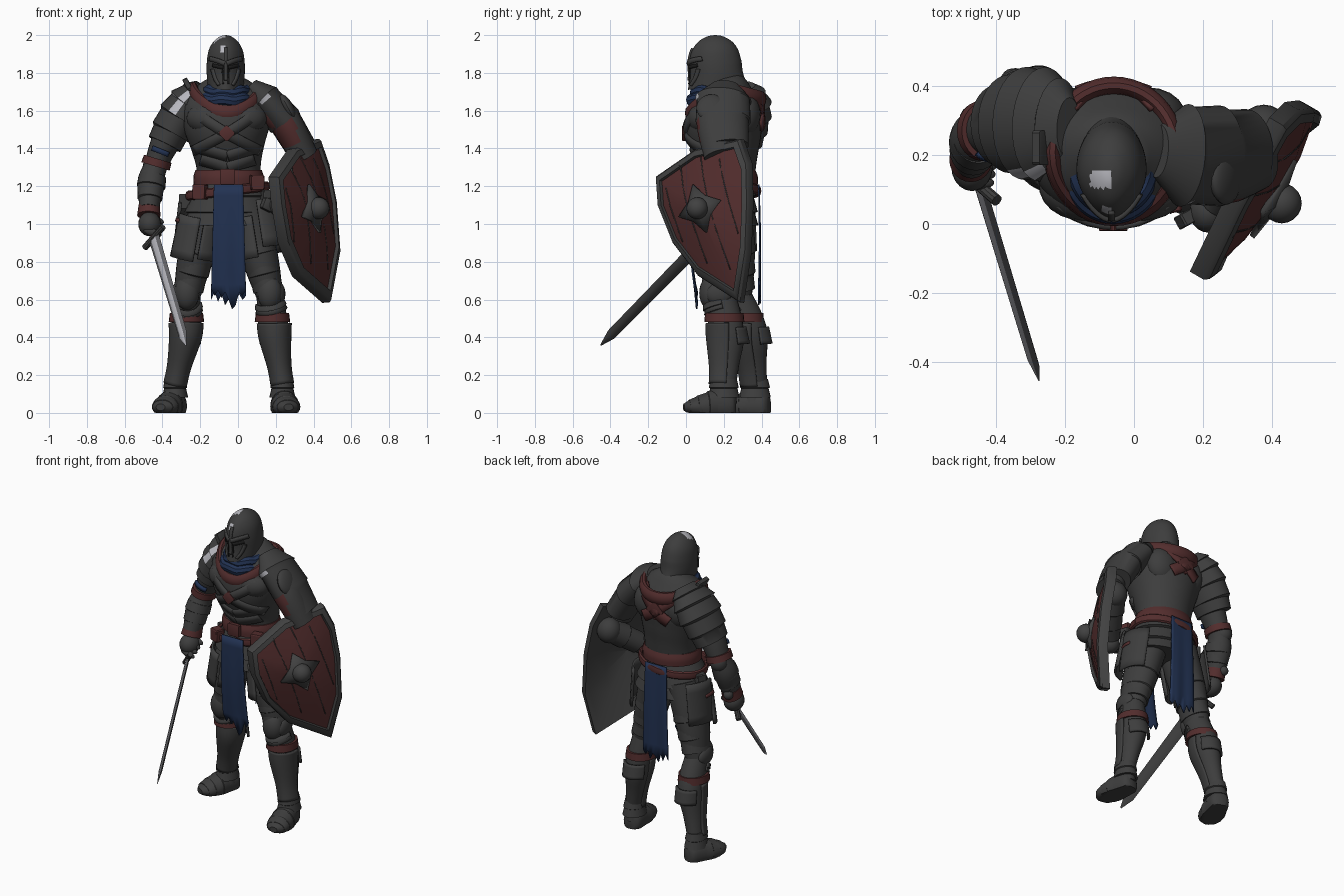
import bpy, bmesh, math, random
from mathutils import Vector as V, Matrix
from mathutils.bvhtree import BVHTree

if "Cube" in bpy.data.objects:
    bpy.data.objects.remove(bpy.data.objects["Cube"])
random.seed(4)

def mat(name, r, g, b):
    m = bpy.data.materials.new(name)
    m.diffuse_color = (r, g, b, 1)
    m.use_nodes = True
    m.node_tree.nodes["Principled BSDF"].inputs["Base Color"].default_value = m.diffuse_color
    return m
STEEL = mat("dark_steel", .047, .047, .047)
PLATE = mat("plate_steel", .053, .053, .053)
RED = mat("red_leather", .085, .026, .026)
BLUE = mat("blue_cloth", .016, .032, .085)
LIGHT = mat("worn_steel", .48, .48, .52)
BLADE = mat("blade_steel", .13, .13, .14)
BLACK = mat("black_gap", .012, .012, .012)

def mesh(name, verts, faces, m, thick=0):
    me = bpy.data.meshes.new(name)
    me.from_pydata([tuple(v) for v in verts], [], faces)
    bm = bmesh.new(); bm.from_mesh(me)
    bmesh.ops.recalc_face_normals(bm, faces=bm.faces)
    bm.to_mesh(me); bm.free()
    me.materials.append(m)
    ob = bpy.data.objects.new(name, me)
    bpy.context.collection.objects.link(ob)
    if thick:
        s = ob.modifiers.new("thickness", 'SOLIDIFY'); s.thickness = thick; s.offset = 0
    return ob

def resample(pts, k):
    # smooth curve through the points, k steps per span
    pts = [V(p) for p in pts]
    out = []
    for i in range(len(pts) - 1):
        a, b, c, d = pts[max(i-1, 0)], pts[i], pts[i+1], pts[min(i+2, len(pts)-1)]
        for j in range(k):
            t = j / k
            out.append(.5*(2*b + (c-a)*t + (2*a-5*b+4*c-d)*t*t + (3*b-a-3*c+d)*t**3))
    return out + [pts[-1]]

def limb(name, pts, m, n=24, arc=None, ref=None, k=4):
    # tube along (x, y, z, ra, rb) points; arc in degrees makes an open plate, -90 is the front
    P = resample(pts, k) if k > 1 else [V(p) for p in pts]
    a0, a1 = arc or (0, 360)
    cnt = n + 1 if arc else n
    vs, fs = [], []
    for i, p in enumerate(P):
        t = (P[min(i+1, len(P)-1)].xyz - P[max(i-1, 0)].xyz).normalized()
        r = V(ref) if ref else (V((0, 0, 1)) if abs(t.y) > .8 else V((0, 1, 0)))
        b = (r - t*r.dot(t)).normalized(); a = t.cross(b)
        for j in range(cnt):
            w = math.radians(a0 + (a1-a0)*j/n)
            q = p.xyz + a*math.cos(w)*p[3] + b*math.sin(w)*p[4]
            q.z = max(q.z, 0); vs.append(q)
    for i in range(len(P)-1):
        for j in range(n):
            k2 = j+1 if arc else (j+1) % n
            fs.append((i*cnt+j, i*cnt+k2, (i+1)*cnt+k2, (i+1)*cnt+j))
    if not arc:
        fs += [tuple(range(cnt)), tuple(range((len(P)-1)*cnt, len(P)*cnt))]
    return mesh(name, vs, fs, m, .014 if arc else 0)

def lames(name, pts, m, count, arc=None, lo=.95, hi=1.05, n=24):
    # overlapping armour rings along a path
    P = resample(pts, 12); L = len(P)-1
    def at(t):
        f = t*L; i = min(int(f), L-1)
        return P[i].lerp(P[i+1], f-i)
    out = []
    for i in range(count):
        for t, f in ((i/count, lo), ((i+.93)/count, hi)):
            p = at(t); out.append((p.x, p.y, p.z, p[3]*f, p[4]*f))
    return limb(name, out, m, n=n, arc=arc, k=1)

def ball(name, loc, r, m, rot=(0, 0, 0)):
    bm = bmesh.new(); bmesh.ops.create_uvsphere(bm, u_segments=20, v_segments=12, radius=1)
    return place(name, bm, loc, r, rot, m)

def box(name, loc, r, m, rot=(0, 0, 0), bev=.15):
    bm = bmesh.new(); bmesh.ops.create_cube(bm, size=2)
    bmesh.ops.bevel(bm, geom=bm.edges[:], offset=bev, segments=1, affect='EDGES')
    return place(name, bm, loc, r, rot, m)

def place(name, bm, loc, r, rot, m):
    R = Matrix.Rotation(rot[2], 4, 'Z') @ Matrix.Rotation(rot[1], 4, 'Y') @ Matrix.Rotation(rot[0], 4, 'X')
    bm.transform(Matrix.Translation(loc) @ R @ Matrix.Diagonal((*r, 1)))
    vs = [v.co.copy() for v in bm.verts]; bm.verts.index_update()
    fs = [tuple(v.index for v in f.verts) for f in bm.faces]; bm.free()
    return mesh(name, vs, fs, m)

def paint(ob, m, rule):
    ob.data.materials.append(m)
    for p in ob.data.polygons:
        if rule(p.center, p.normal): p.material_index = len(ob.data.materials)-1

def tree(ob):
    return BVHTree.FromPolygons([v.co for v in ob.data.vertices], [tuple(p.vertices) for p in ob.data.polygons])

def strap(name, bvh, pts, d, width, m, lift=.008):
    # ribbon draped on a surface along direction d
    d = V(d).normalized(); P = resample(pts, 8); vs = []
    for i, p in enumerate(P):
        s = (P[min(i+1, len(P)-1)] - P[max(i-1, 0)]).cross(d).normalized()*width/2
        h = [bvh.ray_cast(p + q - d, d)[0] for q in (-s, s*0, s)]
        if all(h): vs += [x - d*lift for x in h]
    fs = [(i*3+c, i*3+c+1, i*3+c+4, i*3+c+3) for i in range(len(vs)//3-1) for c in (0, 1)]
    return mesh(name, vs, fs, m, .014)

# torso cuirass
torso = limb("torso", [(-.06, .2, 1.77, .09, .09), (-.06, .21, 1.72, .17, .13), (-.06, .21, 1.63, .235, .187),
    (-.06, .2, 1.52, .23, .205), (-.055, .21, 1.41, .195, .183), (-.05, .22, 1.3, .17, .15),
    (-.05, .21, 1.2, .175, .145), (-.045, .21, 1.08, .2, .15)], STEEL, n=40)
tb = tree(torso)
for s in (-1, 1):
    ball("chest_plate", (-.06+s*.1, .095, 1.56), (.115, .085, .085), STEEL, (.1, 0, s*.2))
    ball("back_plate", (-.06+s*.1, .31, 1.58), (.11, .085, .12), STEEL)
    strap("chest_strap", tb, [(-.06+s*.19, 0, 1.38), (-.06, 0, 1.48), (-.06-s*.17, 0, 1.59)], (0, 1, 0), .055, STEEL, .006)
    strap("back_harness", tb, [(-.06+s*.13, 0, 1.69), (-.06, 0, 1.58), (-.06-s*.09, 0, 1.52)], (0, -1, 0), .07, RED, .01)
    for z in (1.32, 1.38):
        strap("belly_plate", tb, [(-.055, 0, z-.02), (-.055+s*.14, 0, z+.02)], (0, 1, 0), .055, STEEL, .003)
box("chest_diamond", (-.06, -.008, 1.48), (.032, .012, .032), RED, (0, math.pi/4, 0))
box("back_diamond", (-.06, .405, 1.58), (.045, .012, .045), RED, (0, math.pi/4, 0))
# red V collar and blue scarf
ring = []
for i in range(25):
    a = i/24*2*math.pi; s, c = math.sin(a), math.cos(a)
    ring.append((-.058+.178*c, .21+.19*s, 1.712-(.125*abs(s)**1.3 if s < 0 else .05*s), .026, .042))
limb("red_collar", ring, RED, n=10, ref=(0, 0, 1), k=2)
for r, z in ((.12, 1.665), (.1, 1.705)):
    limb("blue_scarf", [(-.06+r*math.cos(a*.2618), .175+(r+.02)*math.sin(a*.2618), z+.01*math.sin(a*.2618)+.005*math.sin(a*1.9),
        .035, .035) for a in range(25)], BLUE, n=10, ref=(0, 0, 1), k=2)
# helmet
helm = limb("helmet", [(-.065, .155, 2.0, .002, .002), (-.065, .155, 1.993, .03, .042), (-.065, .155, 1.965, .065, .09),
    (-.065, .155, 1.92, .09, .122), (-.065, .155, 1.86, .1, .138), (-.065, .16, 1.8, .101, .14),
    (-.065, .16, 1.74, .096, .15)], STEEL, n=48)
for v in helm.data.vertices:
    if v.co.y < .155: v.co.x = -.065+(v.co.x+.065)*(1-.3*((.155-v.co.y)/.15)**2)
    if v.co.z < 1.82: v.co.z += .22*(v.co.y-.16)*(1.82-v.co.z)/.08
hb = tree(helm)
paint(helm, LIGHT, lambda c, n: -.125 < c.x < -.066 and .105 < c.y < .155 and c.z > 1.96 or abs(c.x+.08) < .012 and c.y < .08 and 1.905 < c.z < 1.94)
F = (0, 1, 0)
strap("helmet_ridge", hb, [(-.065, 0, 1.93), (-.065, 0, 1.87), (-.065, 0, 1.76)], F, .018, STEEL, .003)
for s in (-1, 1):
    X = lambda x: -.065+s*x
    strap("brow", hb, [(X(.005), 0, 1.85), (X(.045), 0, 1.865), (X(.082), 0, 1.875)], F, .025, STEEL, .007)
    strap("eye_slit", hb, [(X(.012), 0, 1.828), (X(.04), 0, 1.834), (X(.066), 0, 1.84)], F, .018, BLACK, .001)
    strap("face_gap", hb, [(X(.016), 0, 1.82), (X(.013), 0, 1.74)], F, .007, BLACK, -.002)
    strap("cheek_edge", hb, [(X(.07), 0, 1.82), (X(.055), 0, 1.77), (X(.035), 0, 1.735)], F, .014, STEEL, .003)

# belt, buckle, pouches and hip skirt
limb("belt", [(-.05, .215, 1.285, .176, .153), (-.05, .215, 1.25, .186, .165), (-.05, .215, 1.21, .186, .165)], RED, n=32)
lames("hip_skirt", [(-.05, .21, 1.22, .18, .148), (-.05, .21, 1.1, .215, .16), (-.05, .21, .99, .238, .165)], STEEL, 3, n=32)
limb("slung_belt", [(-.055+.21*math.cos(i*math.pi/12), .21+.175*math.sin(i*math.pi/12), 1.175+.025*math.cos(i*math.pi/12),
    .014, .026) for i in range(25)], RED, n=8, ref=(0, 0, 1), k=1)
box("buckle", (-.055, .04, 1.25), (.04, .014, .04), RED)
for x, y, z in ((-.2, .07, 1.17), (.1, .06, 1.22), (-.27, .24, 1.12), (.16, .12, 1.14)):
    box("pouch", (x, y, z), (.035, .03, .04), RED if y < .1 else STEEL, (0, 0, x*2))

def tabard(name, y, hem):
    # hanging cloth with a ragged hem
    vs, N = [], len(hem)-1
    for i in range(11):
        t = i/10
        for j, h in enumerate(hem):
            z = 1.21+((h if i == 10 else .68)-1.21)*(t if i == 10 else t*10/9)
            vs.append((-.05+(j/N-.5)*(.155+.03*t), y[0]*(1-t)+y[1]*t+.004*t*math.sin(j*1.1)+y[2]*math.sin(t*math.pi), z))
    c = N+1
    mesh(name, vs, [(i*c+j, i*c+j+1, i*c+c+j+1, i*c+c+j) for i in range(10) for j in range(N)], BLUE, .008)
tabard("front_tabard", (.015, .055, -.015), [.66, .62, .65, .61, .64, .6, .55, .57, .64, .62, .65])
tabard("back_tabard", (.385, .388, .005), [.6, .64, .59, .63, .57, .6, .62, .58, .63, .6, .62])

# legs: hip, thigh, knee, calf, ankle, then heel and toe
LEGS = {"right": [(-.15, .23, 1.08), (-.225, .25, .82), (-.27, .265, .62), (-.275, .335, .44), (-.333, .365, .13), (-.315, .44, .04), (-.41, .185, .03)],
        "left": [(.05, .2, 1.08), (.122, .19, .8), (.168, .185, .62), (.192, .215, .42), (.235, .2, .13), (.225, .26, .04), (.268, -.012, .03)]}
for side, (hip, th, kn, ca, an, he, to) in LEGS.items():
    s = -1 if side == "right" else 1
    limb(side+"_thigh", [(*hip, .11, .13), (*th, .095, .115), (*kn, .07, .085)], STEEL)
    lames(side+"_thigh_plates", [(*V(hip).lerp(V(th), .6), .1, .125), (*V(th).lerp(V(kn), .85), .076, .098)], STEEL, 3)
    limb(side+"_shin", [(*kn, .07, .08), (*ca, .08, .093), (*V(ca).lerp(V(an), .55), .06, .075), (*an, .05, .065),
        (an[0], an[1], .05, .056, .07)], STEEL)
    # knee guard, red strap, greave, calf flap
    ball(side+"_knee_guard", (kn[0], kn[1]-.055, .635), (.066, .06, .09), STEEL)
    ball(side+"_knee_wing", (kn[0]+s*.05, kn[1]-.01, .63), (.033, .07, .06), STEEL)
    lames(side+"_knee_lames", [(kn[0], kn[1], .59, .074, .094), (*V(kn).lerp(V(ca), .4), .076, .092)], STEEL, 2, (-180, 0))
    q = V(kn).lerp(V(ca), .6)
    limb(side+"_knee_strap", [(q.x, q.y, .528, .088, .102), (q.x, q.y, .482, .094, .106)], RED, k=1)
    g = V(ca).lerp(V(an), .62)
    limb(side+"_greave", [(ca[0], ca[1]-.005, .475, .086, .1), (ca[0]+s*.004, ca[1]-.005, .4, .08, .098), (g.x, g.y, .25, .058, .078),
        (an[0], an[1], .15, .056, .073)], STEEL, arc=(-190, 10))
    limb(side+"_calf_flap", [(ca[0], ca[1], .45, .082, .098), (ca[0], ca[1]+.005, .36, .084, .112)], STEEL, arc=(30, 150))
    # armoured boot
    lames(side+"_ankle_rings", [(an[0], an[1], .18, .056, .072), (an[0], an[1], .08, .066, .08)], STEEL, 2)
    H, T = V(he), V(to)
    pts = [(*H.lerp(T, t), w, h) for t, w, h in ((0, .03, .05), (.08, .056, .075), (.35, .068, .09), (.6, .076, .068), (.85, .065, .042), (1, .025, .018))]
    limb(side+"_boot", pts, STEEL, ref=(0, 0, 1))
    lames(side+"_toe_plates", [(*H.lerp(T, .35), .069, .092), (*H.lerp(T, .65), .076, .065), (*H.lerp(T, .9), .056, .036)], STEEL, 3, lo=.98, hi=1.04)
    # hanging hip plates
    for a0, a1, z0, z1 in ((-165, -95, 1.04, .81), (-85, -25, 1.04, .83)) if s < 0 else ((-160, -95, 1.04, .82), (-85, -15, 1.12, .87)):
        limb(side+"_tasset", [(hip[0]+s*.035, hip[1], z0, .125, .15), (th[0], th[1], z1, .135, .155)], PLATE, n=8, arc=(a0, a1))
    limb(side+"_outer_tasset", [(hip[0]+s*.04, hip[1], 1.1, .12, .15), (th[0], th[1], .84, .115, .14)], STEEL, n=10,
        arc=(-20, 60) if s > 0 else (120, 200))
    limb(side+"_tasset_trim", [(hip[0]+s*.045, hip[1], 1.0, .13, .156), (hip[0]+s*.05, hip[1], .98, .132, .158)], RED, n=8,
        arc=(-70, 10) if s > 0 else (170, 205), k=1)

# right arm with layered shoulder guard
limb("right_arm", [(-.24, .26, 1.66, .09, .1), (-.37, .27, 1.46, .08, .09), (-.435, .27, 1.31, .062, .07),
    (-.462, .24, 1.21, .072, .08), (-.47, .19, 1.06, .045, .055)], STEEL)
pr = lames("right_shoulder_guard", [(-.19, .28, 1.73, .045, .09), (-.235, .285, 1.675, .092, .145), (-.29, .29, 1.6, .112, .16),
    (-.35, .29, 1.5, .105, .14), (-.39, .285, 1.42, .088, .112)], STEEL, 5, n=32)
paint(pr, LIGHT, lambda c, n: -.345 < c.x < -.27 and 1.61 < c.z < 1.69 and c.y < .25)
box("shoulder_spike", (-.265, .22, 1.735), (.014, .05, .04), STEEL, (0, -.5, 0))
limb("right_blue_band", [(-.4, .27, 1.395, .078, .086), (-.41, .27, 1.37, .078, .086)], BLUE, arc=(-130, -60), n=8, k=1)
limb("right_elbow_cuff", [(-.425, .27, 1.345, .076, .086), (-.437, .27, 1.305, .078, .088)], RED, k=1)
ball("right_elbow_guard", (-.45, .3, 1.3), (.055, .05, .06), STEEL)
lames("right_forearm_guard", [(-.452, .25, 1.25, .076, .082), (-.465, .22, 1.16, .068, .075), (-.47, .19, 1.08, .05, .06)], STEEL, 3)
limb("right_wrist_cuff", [(-.47, .205, 1.1, .056, .064), (-.472, .185, 1.045, .062, .068)], RED, k=1)
ball("right_hand", (-.468, .165, 1.0), (.06, .07, .065), STEEL)
for i in range(4):
    ball("right_finger", (-.452+i*.004, .12+i*.024, .955+i*.022), (.05, .02, .022), STEEL, (.6, .3, 0))

# left arm behind the shield
sl = limb("left_sleeve", [(.13, .18, 1.66, .09, .1), (.25, .155, 1.54, .085, .1), (.35, .19, 1.36, .075, .095)], RED)
paint(sl, STEEL, lambda c, n: n.x > .45 or n.y > .2 or n.z > .45 or c.z > 1.6 or c.z < 1.42)
pl = lames("left_shoulder_guard", [(.07, .21, 1.73, .045, .08), (.13, .2, 1.675, .08, .14), (.2, .195, 1.6, .098, .15),
    (.28, .2, 1.5, .088, .135), (.335, .215, 1.4, .08, .115)], STEEL, 3, hi=1.02, n=32)
paint(pl, LIGHT, lambda c, n: .12 < c.x < .18 and 1.6 < c.z < 1.68 and c.y < .13)
ball("shoulder_disc", (.265, .135, 1.615), (.03, .08, .08), STEEL, (0, -.5, 0))
ball("left_elbow_guard", (.375, .27, 1.28), (.075, .075, .08), STEEL)
lames("left_forearm", [(.37, .25, 1.27, .075, .075), (.3, .14, 1.19, .07, .07), (.23, .06, 1.12, .05, .05)], STEEL, 3)
ball("left_hand", (.215, .035, 1.1), (.055, .06, .06), STEEL)
box("shield_grip", (.16, .02, 1.1), (.035, .02, .03), STEEL, (0, .4, .5))
box("grip_end", (.228, -.03, 1.1), (.014, .01, .022), LIGHT)

# shield from its outline, front rim to boss, and hollow back
O = [V(p) for p in ((.2, -.16, 1.25), (.215, -.15, 1.1), (.25, -.07, .9), (.325, .065, .725), (.485, .285, .585), (.535, .325, .85),
    (.515, .335, 1.12), (.475, .33, 1.32), (.43, .285, 1.45), (.3, .05, 1.395))]
up = V((-.18, -.22, .8)).normalized(); u = V((.25, .45, .18)); u = (u-up*u.dot(up)).normalized()
n = u.cross(up); n = n if n.x > 0 else -n
C = V((.375, .09, 1.08))
vs, fs, K = [], [], len(O)
RINGS = ((0, -.005), (.5, -.015), (.9, -.04), (1, -.045), (1.0, 0), (.97, .014), (.88, .022), (.86, .004), (.5, .03), (0, .04))
for s, o in RINGS:
    vs += [C+(p-C)*s+n*o for p in O]
for i in range(len(RINGS)-1):
    fs += [(i*K+j, i*K+(j+1) % K, (i+1)*K+(j+1) % K, (i+1)*K+j) for j in range(K)]
shield = mesh("shield", vs, fs, PLATE)
shield.data.materials.append(RED)
for i, p in enumerate(shield.data.polygons):
    p.material_index = 1 if i >= 7*K else 0
sb = tree(shield)
for o, a, b in ((-.18, .18, -.12), (-.07, .27, -.28), (.06, .27, -.36), (.17, .22, -.2)):
    strap("plank_seam", sb, [C+u*o+up*a, C+u*o+up*b], -n, .005, STEEL, -.005)
star = [C+n*.055]+[C+(u*math.cos(i*math.pi/4)+up*math.sin(i*math.pi/4))*(.135 if i % 2 == 0 else .075)+n*.032 for i in range(8)]
mesh("boss_star", star, [(0, i+1, (i+1) % 8+1) for i in range(8)], PLATE, .016)
ball("boss", C+n*.06, (.058, .058, .058), PLATE)

# sword
G, tip = V((-.445, .11, .93)), V((-.275, -.452, .358))
d = (tip-G).normalized(); e = V((.6, -.65, .45)); e = (e-d*e.dot(d)).normalized(); f = d.cross(e)
L = (tip-G).length; vs = []
for t, w in ((0, .041), (.9, .033), (1, .004)):
    vs += [G+d*L*t+e*w*a+f*b*min(w, .03)*.3 for a, b in ((-1, 0), (-.45, 1), (.45, 1), (1, 0), (.45, -1), (-.45, -1))]
blade = mesh("sword_blade", vs, [(i*6+j, i*6+(j+1) % 6, i*6+6+(j+1) % 6, i*6+6+j) for i in (0, 1) for j in range(6)], BLADE)
paint(blade, LIGHT, lambda c, m: m.y < -.3 and (c-G).dot(e) < .012)
paint(blade, STEEL, lambda c, m: m.x > .3)
rod = lambda name, a, b, r, m: limb(name, [(*a, r, r), (*b, r, r)], m, n=10, k=1)
rod("sword_guard", G-e*.085, G+e*.085, .017, STEEL)
rod("sword_grip", G, G-d*.2, .017, RED)
ball("sword_pommel", G-d*.21, (.03, .03, .03), STEEL)

# shading
for ob in list(bpy.context.scene.objects):
    bpy.ops.object.select_all(action='DESELECT')
    ob.select_set(True); bpy.context.view_layer.objects.active = ob
    bpy.ops.object.shade_smooth_by_angle(angle=math.radians(35))
